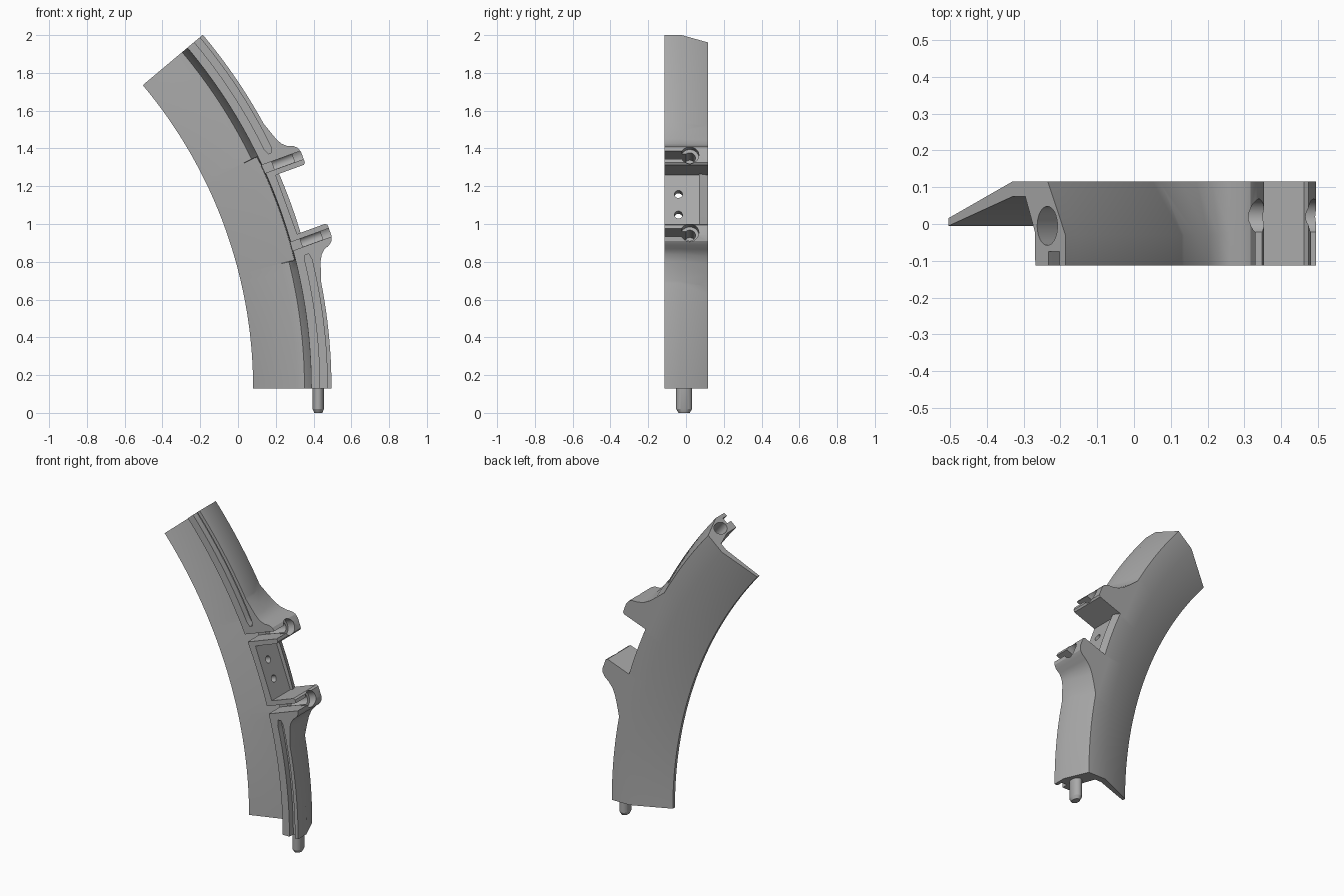
import bpy, bmesh
from math import sin, cos, pi, radians, hypot

cube = bpy.data.objects.get("Cube")
if cube:
    bpy.data.objects.remove(cube)

CX, CZ, R = -2.417, 0.13, 2.497      # centre and inner radius of the arc
FRONT, BACK = -0.113, 0.116
MID = radians(20)

grey = bpy.data.materials.new("plain_grey")
grey.use_nodes = True
grey.diffuse_color = (0.4, 0.4, 0.4, 1)
grey.node_tree.nodes["Principled BSDF"].inputs["Base Color"].default_value = (0.4, 0.4, 0.4, 1)


def polar(u, y, deg):
    a = radians(deg)
    return (CX + (R + u) * cos(a), y, CZ + (R + u) * sin(a))


def local(r, t, y, a=MID):
    """Point at radial distance r and tangential offset t, in the frame at angle a."""
    return (CX + r * cos(a) - t * sin(a), y, CZ + r * sin(a) + t * cos(a))


def loft(name, rings):
    """Closed solid through rings of equal point count."""
    bm = bmesh.new()
    vs = [[bm.verts.new(p) for p in ring] for ring in rings]
    n = len(vs[0])
    for a, b in zip(vs, vs[1:]):
        for i in range(n):
            bm.faces.new((a[i], a[(i + 1) % n], b[(i + 1) % n], b[i]))
    bm.faces.new(vs[0])
    bm.faces.new(vs[-1])
    bmesh.ops.recalc_face_normals(bm, faces=bm.faces)
    mesh = bpy.data.meshes.new(name)
    bm.to_mesh(mesh)
    bm.free()
    mesh.materials.append(grey)
    ob = bpy.data.objects.new(name, mesh)
    bpy.context.collection.objects.link(ob)
    return ob


def box(name, r0, r1, t0, t1, y0, y1):
    return loft(name, [[local(r, t, y) for t, y in ((t0, y0), (t1, y0), (t1, y1), (t0, y1))]
                       for r in (r0, r1)])


def bore(name, r0, r1, t, y, rad):
    ring = [(rad * cos(k * pi / 16), rad * sin(k * pi / 16)) for k in range(32)]
    return loft(name, [[local(r, t + a, y + b) for a, b in ring] for r in (r0, r1)])


def oval(u, y, ru, ry):
    return [(u + ru * cos(k * pi / 16), y + ry * sin(k * pi / 16)) for k in range(32)]


def combine(target, tool, op):
    mod = target.modifiers.new(op, "BOOLEAN")
    mod.operation, mod.object, mod.solver = op, tool, "EXACT"
    bpy.context.view_layer.objects.active = target
    bpy.ops.object.modifier_apply(modifier=mod.name)
    bpy.data.objects.remove(tool)


def smooth(ob):
    bpy.ops.object.select_all(action="DESELECT")
    ob.select_set(True)
    bpy.context.view_layer.objects.active = ob
    bpy.ops.object.shade_smooth_by_angle(angle=radians(25))


# Curved body: sloped flange plus solid rail, with an upright inner wall in the middle
def section(foot, step):
    return [(0, -0.005), (0.228, 0.075), foot, step, (0.308, FRONT), (0.415, FRONT),
            (0.415, -0.03), (0.352, BACK), (0.228, BACK), (0, 0.016)]


end_sec = section((0.272, 0.075), (0.306, -0.02))
mid_sec = section((0.302, 0.095), (0.305, -0.02))
stations = ([(14 * i / 14, end_sec) for i in range(15)]
            + [(14.05 + 11.9 * i / 12, mid_sec) for i in range(13)]
            + [(26 + i, end_sec) for i in range(15)])
body = loft("curved_body", [[polar(u, y, d) for u, y in sec] for d, sec in stations])

# Recess between the arms, with a raised ledge along the back
combine(body, box("recess_cutter", 2.845, 3.2, -0.166, 0.166, -0.3, 0.07), "DIFFERENCE")
combine(body, box("ledge_cutter", 2.872, 3.2, -0.166, 0.166, 0.06, 0.3), "DIFFERENCE")

# Two clamp arms, mirrored about the middle, flaring into the rail
tip = [(2.81, 0.166), (3.003, 0.166), (3.013, 0.176), (3.013, 0.235), (3.004, 0.262), (2.985, 0.279)]
front_fillet = [(2.955, 0.29), (2.93, 0.312), (2.912, 0.345), (2.895, 0.395), (2.872, 0.46), (2.81, 0.46)]
back_fillet = [(2.95, 0.292), (2.912, 0.315), (2.88, 0.35), (2.85, 0.395), (2.81, 0.46), (2.80, 0.46)]
for side in (1, -1):
    rings = [[local(r, side * t, y) for r, t in tip + fillet]
             for y, fillet in ((FRONT, front_fillet), (-0.03, front_fillet), (BACK, back_fillet))]
    combine(body, loft("clamp_arm", rings), "UNION")
for side in (1, -1):
    t = side * 0.218
    combine(body, box("slot_cutter", 2.74, 3.2, t - 0.023, t + 0.023, -0.3, 0.0), "DIFFERENCE")
    combine(body, bore("bolt_cutter", 2.85, 3.2, t, 0.02, 0.03), "DIFFERENCE")
    combine(body, bore("head_cutter", 2.965, 3.2, t, 0.02, 0.048), "DIFFERENCE")
    combine(body, bore("screw_cutter", 2.77, 2.95, side * 0.058, -0.04, 0.021), "DIFFERENCE")

# Long grooves in the front of the rail, with a rounded end near each arm
for d0, d1, blind in ((-0.5, 14.3, 1), (40.5, 25.7, 1)):
    rings = []
    for k in range(25):
        f = k / 24
        d = d0 + (d1 - d0) * f
        left = (1 - f) * abs(d1 - d0) * pi / 180 * 2.87
        w = 0.019 * (1 if left > 0.019 else 0.5)
        rings.append([polar(0.374 + a, y, d) for a, y in ((-w, -0.3), (w, -0.3), (w, -0.075), (-w, -0.075))])
    combine(body, loft("groove_cutter", rings), "DIFFERENCE")

# Oval socket in the upper end
combine(body, loft("socket_cutter", [[polar(u, y, d) for u, y in oval(0.352, -0.005, 0.036, 0.053)]
                                     for d in (36.5, 41)]), "DIFFERENCE")
smooth(body)

# Oval locating pin under the lower end, with a chamfered tip
pin = loft("locating_pin", [[(x, y, z) for x, y in oval(0.425, -0.01, 0.03 * s, 0.042 * s)]
                            for z, s in ((0, 0.7), (0.02, 1), (0.16, 1))])
smooth(pin)
